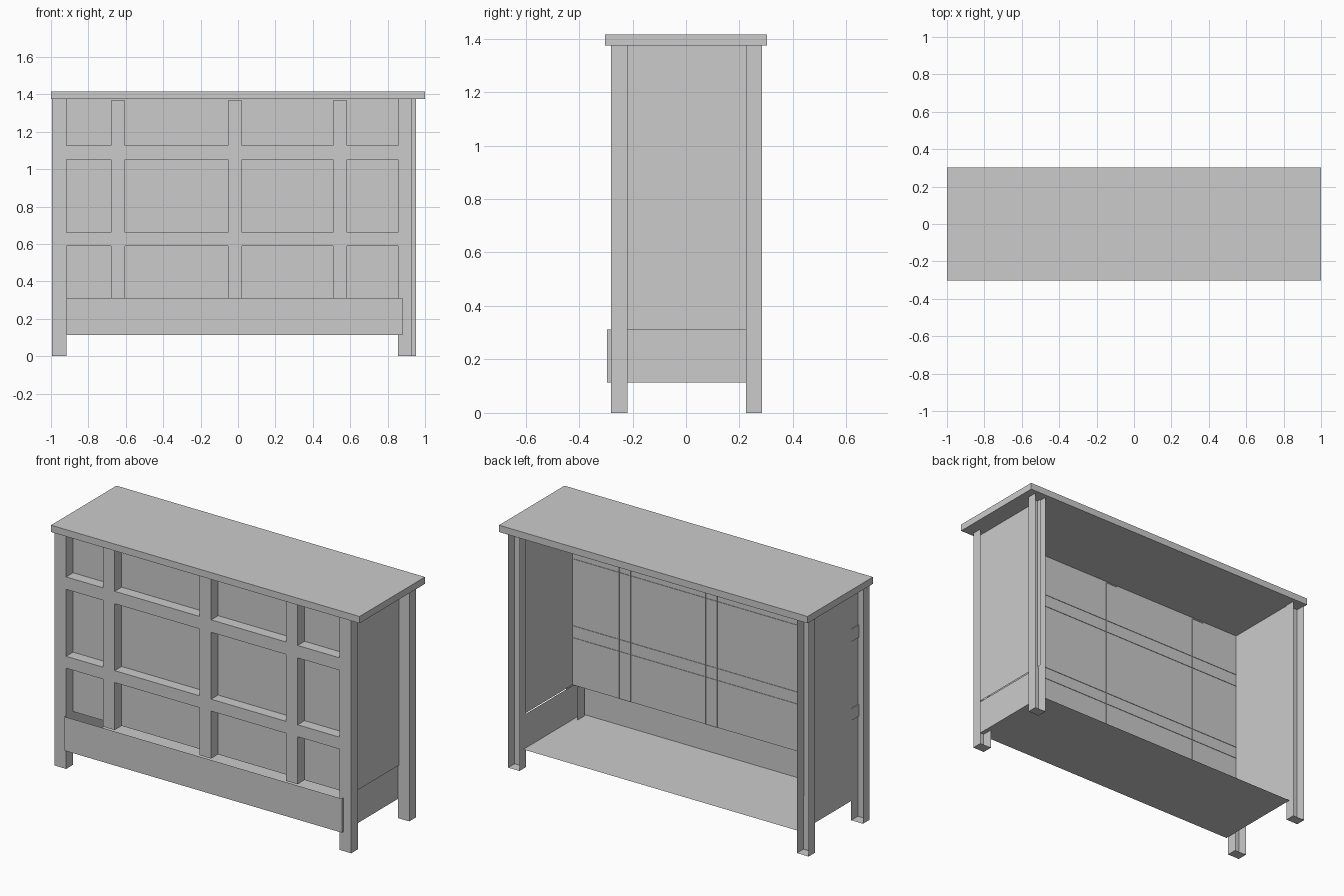
import bpy, bmesh
from mathutils import Vector

if "Cube" in bpy.data.objects:
    bpy.data.objects.remove(bpy.data.objects["Cube"])


def block(name, x, y, z, open_sides=()):
    """Flat-faced box from axis ranges; open_sides lists outward directions left without a face."""
    bm = bmesh.new()
    bmesh.ops.create_cube(bm, size=1)
    bm.normal_update()
    gone = [f for f in bm.faces
            if any(f.normal.dot(Vector(d)) > 0.9 for d in open_sides)]
    bmesh.ops.delete(bm, geom=gone, context='FACES')
    for v in bm.verts:
        v.co = [a + (b - a) * (c + 0.5) for (a, b), c in zip((x, y, z), v.co)]
    mesh = bpy.data.meshes.new(name)
    bm.to_mesh(mesh)
    bm.free()
    ob = bpy.data.objects.new(name, mesh)
    bpy.context.collection.objects.link(ob)
    return ob


def sheet(name, corners):
    """Single thin panel from four corners."""
    mesh = bpy.data.meshes.new(name)
    mesh.from_pydata(corners, [], [(0, 1, 2, 3)])
    ob = bpy.data.objects.new(name, mesh)
    bpy.context.collection.objects.link(ob)
    return ob


BACK, UP = (0, 1, 0), (0, 0, 1)
TOP = 1.375
FRONT, PANEL, REAR = -0.28, -0.216, 0.25

# Overhanging top slab
block("top_slab", (-1, 1), (-0.303, 0.303), (TOP, 1.415))

# Legs are channels, open toward the back
for side, x in (("left", (-0.995, -0.918)), ("right", (0.855, 0.93))):
    block(f"front_leg_{side}", x, (FRONT, -0.218), (0, TOP), [BACK])
for side, x in (("left", (-0.995, -0.918)), ("right", (0.88, 0.953))):
    block(f"back_leg_{side}", x, (0.225, 0.285), (0, TOP), [BACK])

# Base tray: floor, apron and low side walls, open above and behind
block("base_tray", (-0.918, 0.88), (-0.295, REAR), (0.113, 0.312), [BACK, UP])

# Thin front and side panels above the tray
XL, XR = -0.922, 0.887
sheet("front_panel", [(XL, PANEL, 0.312), (XR, PANEL, 0.312), (XR, PANEL, TOP), (XL, PANEL, TOP)])
for side, x in (("left", XL), ("right", XR)):
    sheet(f"side_panel_{side}", [(x, FRONT + 0.003, 0.312), (x, REAR, 0.312),
                                 (x, REAR, TOP), (x, FRONT + 0.003, TOP)])

# Front grid of horizontal rails and vertical stiles
for i, z in enumerate(((0.59, 0.66), (1.052, 1.125))):
    block(f"rail_{i}", (-0.927, 0.88), (FRONT, PANEL + 0.003), z, [BACK])
for i, x in enumerate(((-0.68, -0.603), (-0.053, 0.022), (0.508, 0.583))):
    block(f"stile_{i}", x, (FRONT, PANEL + 0.003), (0.312, 1.367), [BACK])
